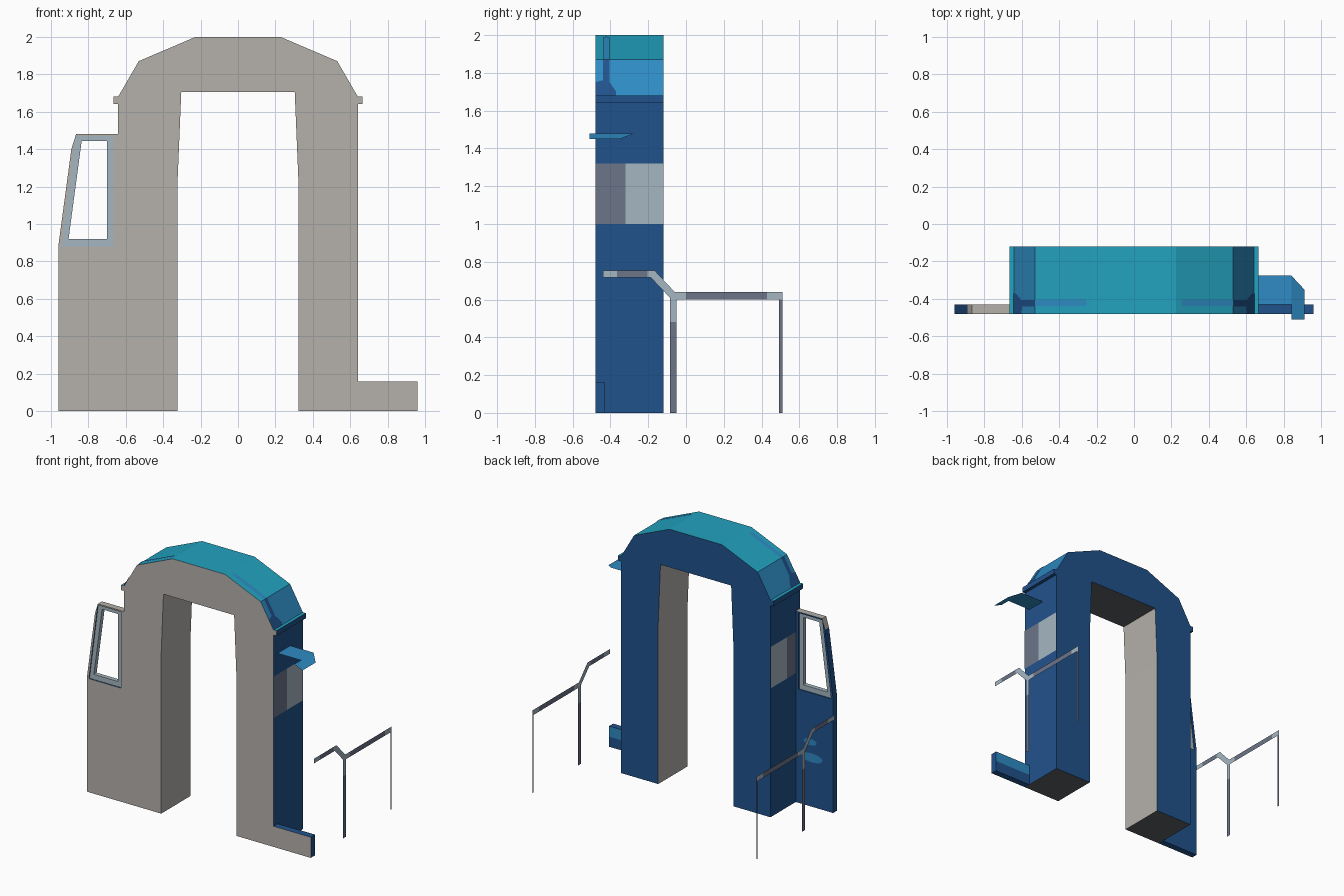
import bpy, bmesh, math
from mathutils import Vector

if "Cube" in bpy.data.objects:
    bpy.data.objects.remove(bpy.data.objects["Cube"])

# Palette (sRGB hex converted to linear)
def lin(h):
    out = []
    for i in (0, 2, 4):
        c = int(h[i:i + 2], 16) / 255
        out.append(c / 12.92 if c <= 0.04045 else ((c + 0.055) / 1.055) ** 2.4)
    return (*out, 1)

HEX = {"warm_grey": "b5b1ab", "dark_blue": "21528c", "teal": "22a2bf", "light_blue": "2e8bc3",
       "pale_steel": "a5b7c1", "dark_steel": "6c7589", "underside_grey": "5c6166"}
NAMES = list(HEX)
MATS = []
for n in NAMES:
    m = bpy.data.materials.new(n)
    m.diffuse_color = lin(HEX[n])
    m.use_nodes = True
    m.node_tree.nodes["Principled BSDF"].inputs["Base Color"].default_value = m.diffuse_color
    MATS.append(m)

def finish(name, bm):
    me = bpy.data.meshes.new(name)
    bm.to_mesh(me)
    bm.free()
    for m in MATS:
        me.materials.append(m)
    ob = bpy.data.objects.new(name, me)
    bpy.context.collection.objects.link(ob)
    return ob

def prism(name, faces, y0, y1, rule):
    """Extrude x-z outlines from y0 to y1, colouring faces by rule(centre, normal)."""
    bm = bmesh.new()
    for pts in faces:
        bm.faces.new([bm.verts.new((x, y0, z)) for x, z in pts])
    bmesh.ops.remove_doubles(bm, verts=bm.verts, dist=1e-5)
    ext = bmesh.ops.extrude_face_region(bm, geom=bm.faces[:], use_keep_orig=True)
    for v in ext["geom"]:
        if isinstance(v, bmesh.types.BMVert):
            v.co.y = y1
    bmesh.ops.recalc_face_normals(bm, faces=bm.faces)
    bm.normal_update()
    for f in bm.faces:
        f.material_index = NAMES.index(rule(f.calc_center_median(), f.normal))
    return finish(name, bm)

def sheet(name, polys, out):
    """Flat paint or sheet-metal faces: polys = [(colour, points)], facing direction out."""
    bm = bmesh.new()
    for col, pts in polys:
        f = bm.faces.new([bm.verts.new(p) for p in pts])
        f.material_index = NAMES.index(col)
        f.normal_update()
        if f.normal.dot(Vector(out)) < 0:
            f.normal_flip()
    return finish(name, bm)

F, B = -0.48, -0.12      # front and back of the body slice
D = -0.43                # back of the door and step plate

# Body arch with roof and gutters
outer = [(.64, 0), (.64, 1.64), (.665, 1.64), (.665, 1.68), (.64, 1.68), (.53, 1.87), (.225, 2)]
inner = [(.322, 0), (.322, 1.25), (.303, 1.705)]
flip = lambda pts: [(-x, z) for x, z in pts]
arch = outer + flip(outer)[::-1] + flip(inner) + inner[::-1]

def arch_rule(c, n):
    if abs(n.y) > .9:
        return "warm_grey" if n.y < 0 else "dark_blue"
    if n.z < -.9 and (c.z < .01 or abs(c.x) < .33):
        return "underside_grey"
    if abs(c.x) < .33 and c.z < 1.8:
        return "warm_grey"
    if n.z > .8:
        return "teal"
    return "light_blue" if n.z > .3 else "dark_blue"

prism("body_arch", [arch], F, B, arch_rule)

# Door, window frame and step plate: grey front, blue elsewhere
def panel_rule(c, n):
    if n.y < -.9 or (c.z > 1.41 and abs(n.y) < .5 and n.x < .5 and n.z > -.5):
        return "warm_grey"
    return "dark_blue"

prism("door_panel", [[(-.96, 0), (-.96, .88), (-.64, .88), (-.64, 0)]], F, D, panel_rule)
prism("door_window_frame", [[(-.96, .88), (-.89, 1.40), (-.865, 1.48), (-.64, 1.48), (-.64, .88),
                             (-.665, .88), (-.665, 1.47), (-.867, 1.47), (-.942, .88)]],
      F, D, panel_rule)
prism("step_plate", [[(.64, 0), (.96, 0), (.96, .16), (.64, .16)]], F, D, panel_rule)

# Pale window surround, an open ring inside the frame
ro = [(-.942, .88), (-.867, 1.47), (-.665, 1.47), (-.665, .88)]
ri = [(-.905, .92), (-.835, 1.443), (-.70, 1.443), (-.70, .92)]
prism("door_window_surround", [[ro[i], ro[(i + 1) % 4], ri[(i + 1) % 4], ri[i]] for i in range(4)],
      -.472, -.438, lambda c, n: "pale_steel")

# Handle marks on the back of the door, stripe on the back of the step
def oval(x, z, rx, rz):
    return [(x + rx * math.cos(a * math.pi / 8), D + .003, z + rz * math.sin(a * math.pi / 8))
            for a in range(16)]

sheet("door_handle_marks", [("light_blue", oval(-.78, .38, .09, .035)),
                            ("light_blue", oval(-.765, .50, .055, .025))], (0, 1, 0))
sheet("step_stripe", [("light_blue", [(.64, D + .003, .08), (.96, D + .003, .08),
                                      (.96, D + .003, .16), (.64, D + .003, .16)])], (0, 1, 0))

# Bent fin on the right side
sheet("side_fin", [("light_blue", [(.64, -.275, 1.48), (.84, -.275, 1.48), (.84, -.43, 1.48), (.64, -.43, 1.48)]),
                   ("light_blue", [(.84, -.275, 1.48), (.91, -.35, 1.45), (.91, -.51, 1.45), (.84, -.51, 1.48)])],
      (0, 0, 1))

# Parts repeated on both sides
RAIL = [("pale_steel", [(-.44, .717), (-.365, .717), (-.365, .753), (-.44, .753)]),
        ("dark_steel", [(-.365, .717), (-.205, .717), (-.205, .753), (-.365, .753)]),
        ("pale_steel", [(-.205, .717), (-.187, .717), (-.165, .753), (-.205, .753)]),
        ("pale_steel", [(-.187, .717), (-.085, .61), (-.06, .64), (-.165, .753)]),
        ("pale_steel", [(-.085, .60), (0, .60), (0, .64), (-.06, .64), (-.085, .61)]),
        ("dark_steel", [(0, .60), (.43, .60), (.43, .64), (0, .64)]),
        ("pale_steel", [(.43, .60), (.51, .60), (.51, .64), (.43, .64)]),
        ("pale_steel", [(-.085, .48), (-.05, .48), (-.05, .60), (-.085, .60)]),
        ("dark_steel", [(-.085, 0), (-.05, 0), (-.05, .48), (-.085, .48)]),
        ("dark_steel", [(.493, 0), (.51, 0), (.51, .60), (.493, .60)])]
FLARE = [(-.44, 1.87), (-.405, 1.87), (-.405, 1.75), (-.37, 1.70), (-.37, 1.68),
         (-.48, 1.68), (-.48, 1.75), (-.44, 1.76)]

for s, side in ((1, "right"), (-1, "left")):
    # Side window in two tones
    w = s * .643
    sheet(side + "_side_window",
          [(col, [(w, a, 1), (w, b, 1), (w, b, 1.32), (w, a, 1.32)])
           for col, a, b in (("dark_steel", F, -.32), ("pale_steel", -.32, B))], (s, 0, 0))
    # Painted stripe on the roof slope, widening on the steep roof side
    slope = lambda x, y: (s * (x + .001), y, 2.003 - (x - .225) * .13 / .305)
    sheet(side + "_roof_stripe",
          [("light_blue", [slope(.53, -.438), slope(.26, -.438), slope(.25, -.421),
                           slope(.26, -.404), slope(.53, -.404)])], (0, 0, 1))
    sheet(side + "_roof_flare",
          [("dark_blue", [(s * (.643 - (z - 1.68) * .11 / .19), y, z + .001) for y, z in FLARE])],
          (s, 0, 0))
    # Flat handrail
    sheet(side + "_handrail", [(col, [(s * .96, y, z) for y, z in pts]) for col, pts in RAIL], (s, 0, 0))
